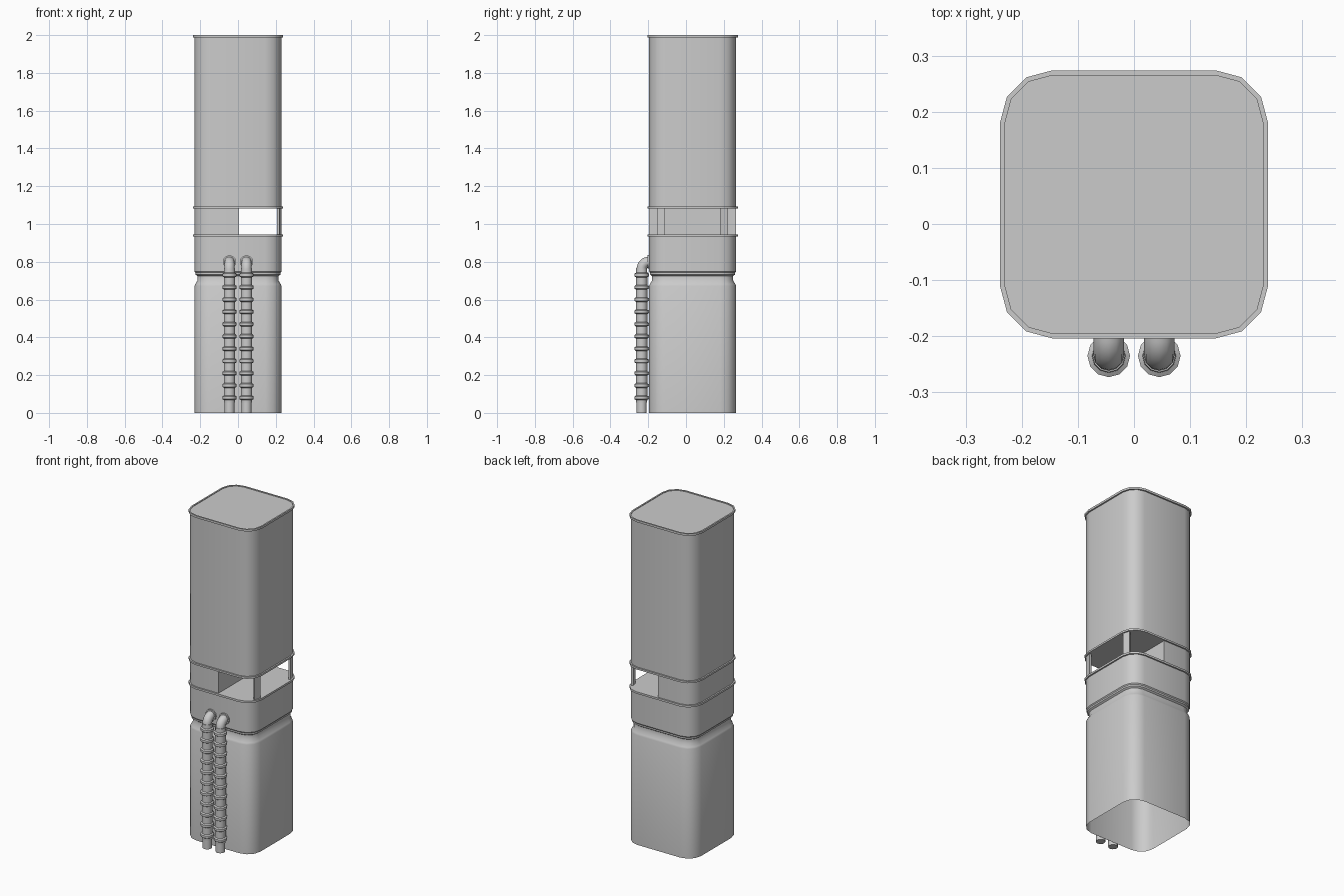
import bpy
from math import sin, cos, pi, radians

if "Cube" in bpy.data.objects:
    bpy.data.objects.remove(bpy.data.objects["Cube"])

CY = 0.035      # body centre in y
FLAT = 0.145    # half length of the flat part of each side


def outline(h):
    """Square of half width h with three-facet rounded corners."""
    pts = []
    for k, (sx, sy) in enumerate([(1, 1), (-1, 1), (-1, -1), (1, -1)]):
        for i in range(4):
            a = radians(90 * k + 30 * i)
            r = h - FLAT
            pts.append((sx * FLAT + r * cos(a), CY + sy * FLAT + r * sin(a)))
    return pts


def make(name, verts, faces):
    me = bpy.data.meshes.new(name)
    me.from_pydata(verts, [], faces)
    ob = bpy.data.objects.new(name, me)
    bpy.context.collection.objects.link(ob)
    bpy.ops.object.select_all(action='DESELECT')
    ob.select_set(True)
    bpy.context.view_layer.objects.active = ob
    bpy.ops.object.shade_smooth_by_angle(angle=radians(35))
    return ob


def loft(name, rings, cap_low=False, cap_high=False):
    """Skin a list of equal-length rings of 3D points."""
    n = len(rings[0])
    verts = [p for r in rings for p in r]
    faces = [(j * n + i, j * n + (i + 1) % n, (j + 1) * n + (i + 1) % n, (j + 1) * n + i)
             for j in range(len(rings) - 1) for i in range(n)]
    if cap_low:
        faces.append(tuple(reversed(range(n))))
    if cap_high:
        faces.append(tuple(range(len(verts) - n, len(verts))))
    return make(name, verts, faces)


def shell(name, profile, **caps):
    return loft(name, [[(x, y, z) for x, y in outline(h)] for h, z in profile], **caps)


def prism(name, pts, z0, z1):
    return loft(name, [[(x, y, z) for x, y in pts] for z in (z0, z1)], True, True)


W, RIM = 0.23, 0.239
Z0, Z1 = 0.945, 1.082   # window floor and ceiling

# Lower body, open underneath, with a waist groove and a flange under the window
shell("lower_body", [(W, 0), (W, 0.672), (0.226, 0.682), (0.215, 0.70), (0.215, 0.725),
                     (0.225, 0.732), (0.225, 0.742), (W, 0.748), (W, 0.933),
                     (RIM, 0.933), (RIM, Z0)], cap_high=True)

# Upper body with a flange over the window and a lipped lid
shell("upper_body", [(RIM, Z1), (RIM, 1.093), (W, 1.093), (W, 1.987), (RIM, 1.987),
                     (RIM, 2.0), (W, 2.0), (W, 1.996)], cap_low=True, cap_high=True)

# Solid left half of the window band
left = [(0.004, CY + W)] + outline(W)[4:12] + [(0.004, CY - W)]
left = [left[0]] + [outline(W)[i] for i in range(4, 12)] + [left[-1]]
prism("window_block", left, Z0, Z1)

# Narrow corner posts on the right of the window band
outer, inner = outline(W), outline(W - 0.014)
for name, a, b in (("back_post", 0, 1), ("front_post", 14, 15)):
    prism(name, [outer[a], outer[b], inner[b], inner[a]], Z0, Z1)


def lathe(name, profile, x, y):
    return loft(name, [[(x + r * cos(2 * pi * i / 12), y + r * sin(2 * pi * i / 12), z)
                        for i in range(12)] for r, z in profile], True, True)


# Two ribbed hoses running up the front and bending into the body
PY, BEND = -0.235, 0.041
for side, x in (("left", -0.045), ("right", 0.045)):
    # Inner pipe swept along a straight run and a quarter bend
    path = [(PY, 0, 0)] + [(PY + BEND * (1 - cos(a)), 0.76 + BEND * sin(a), a)
                           for a in (i * pi / 12 for i in range(7))]
    rings = []
    for y, z, a in path:
        rings.append([(x + 0.027 * cos(t), y + 0.027 * sin(t) * cos(a),
                       z - 0.027 * sin(t) * sin(a))
                      for t in (2 * pi * i / 12 for i in range(12))])
    loft(side + "_pipe", rings, True, True)

    # Ribbed sleeve
    prof = [(0.029, 0.055)]
    for k in range(11):
        z = 0.08 + 0.065 * k
        prof += [(0.030, z - 0.012), (0.038, z - 0.007), (0.038, z + 0.007), (0.030, z + 0.012)]
    prof.append((0.029, 0.765))
    lathe(side + "_ribbed_sleeve", prof, x, PY)

    # Collar where the pipe enters the wall
    loft(side + "_collar", [[(x + 0.035 * cos(t), y, 0.80 + 0.035 * sin(t))
                             for t in (2 * pi * i / 12 for i in range(12))]
                            for y in (-0.192, -0.203)], True, True)
